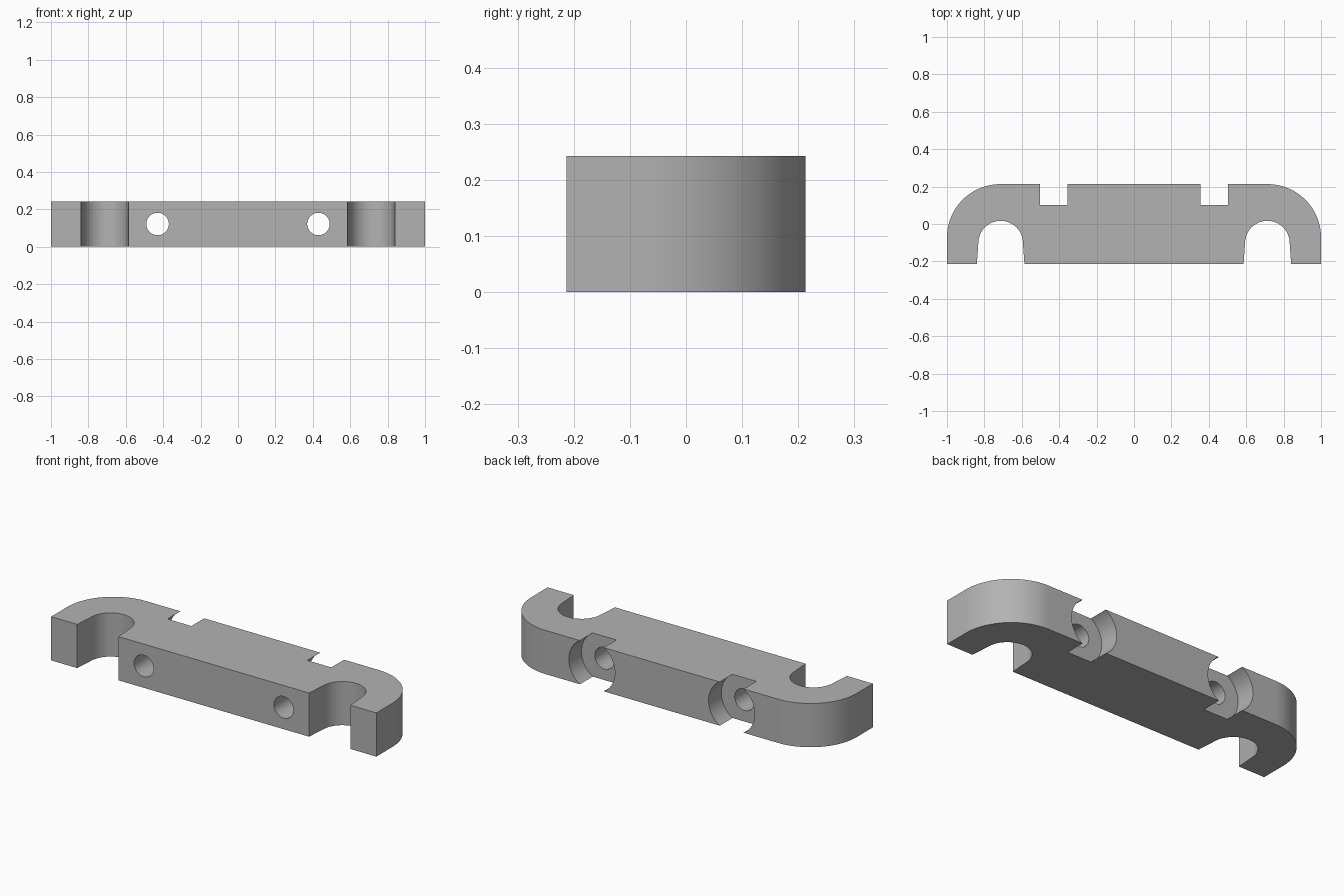
import bpy
import bmesh
from math import cos, sin, pi, radians
from mathutils import Matrix

if "Cube" in bpy.data.objects:
    bpy.data.objects.remove(bpy.data.objects["Cube"], do_unlink=True)

HEIGHT = 0.243
BACK, FRONT = 0.213, -0.213
SLOT_X, HOLE_X = 0.713, 0.43

grey = bpy.data.materials.new("plain grey")
grey.use_nodes = True
color = (0.45, 0.45, 0.45, 1)
grey.diffuse_color = color
grey.node_tree.nodes["Principled BSDF"].inputs["Base Color"].default_value = color


def arc(cx, cy, r, start, end, steps):
    angles = [radians(start + (end - start) * i / steps) for i in range(steps + 1)]
    return [(cx + r * cos(a), cy + r * sin(a)) for a in angles]


def make_object(name, bm):
    bmesh.ops.recalc_face_normals(bm, faces=bm.faces)
    mesh = bpy.data.meshes.new(name)
    bm.to_mesh(mesh)
    bm.free()
    mesh.materials.append(grey)
    obj = bpy.data.objects.new(name, mesh)
    bpy.context.collection.objects.link(obj)
    return obj


def bore(name, x, radius, y0, y1):
    """Cylinder along y used for cutting."""
    bm = bmesh.new()
    place = Matrix.Translation((x, (y0 + y1) / 2, HEIGHT / 2)) @ Matrix.Rotation(pi / 2, 4, "X")
    bmesh.ops.create_cone(bm, cap_ends=True, segments=64, radius1=radius,
                          radius2=radius, depth=y1 - y0, matrix=place)
    obj = make_object(name, bm)
    obj.hide_render = True
    return obj


# Half outline: flared open slot, end hook, rounded outer corner
half = [(SLOT_X - 0.127, FRONT)]
half += arc(SLOT_X, -0.102, 0.119, 176, 4, 36)
half += [(SLOT_X + 0.127, FRONT), (1, FRONT)]
half += arc(0.715, -0.072, 0.285, 0, 90, 28)
outline = half + [(-x, y) for x, y in reversed(half)]

# Bar body
bm = bmesh.new()
face = bm.faces.new([bm.verts.new((x, y, 0)) for x, y in outline])
top = bmesh.ops.extrude_face_region(bm, geom=[face])
bmesh.ops.translate(bm, vec=(0, 0, HEIGHT),
                    verts=[g for g in top["geom"] if isinstance(g, bmesh.types.BMVert)])
bar = make_object("clamp_bar", bm)

# Screw holes and the wide recesses behind them
cutters = []
for side in (-1, 1):
    cutters.append(bore("screw_hole_cutter", side * HOLE_X, 0.06, -0.3, 0.2))
    cutters.append(bore("recess_cutter", side * HOLE_X, 0.142, 0.101, 0.3))

bpy.ops.object.select_all(action="DESELECT")
bar.select_set(True)
bpy.context.view_layer.objects.active = bar
for cutter in cutters:
    cut = bar.modifiers.new(cutter.name, "BOOLEAN")
    cut.operation = "DIFFERENCE"
    cut.solver = "EXACT"
    cut.object = cutter
    bpy.ops.object.modifier_apply(modifier=cut.name)
    bpy.data.objects.remove(cutter, do_unlink=True)

bpy.ops.object.shade_smooth_by_angle(angle=radians(30))
